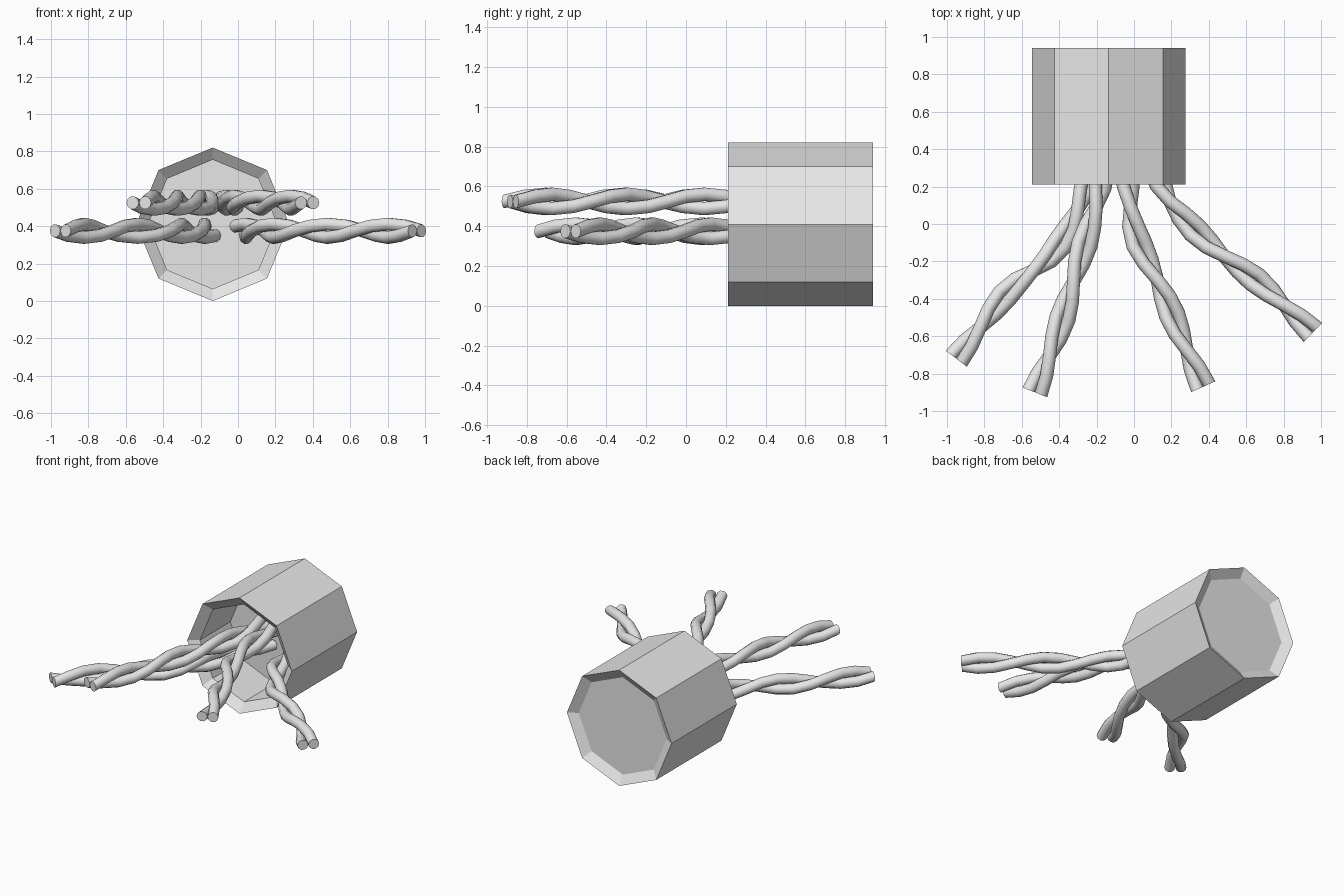
import bpy, bmesh, math
from mathutils import Vector

if "Cube" in bpy.data.objects:
    bpy.data.objects.remove(bpy.data.objects["Cube"])

grey = bpy.data.materials.new("plain grey")
grey.diffuse_color = (0.8, 0.8, 0.8, 1)
grey.use_nodes = True
grey.node_tree.nodes["Principled BSDF"].inputs["Base Color"].default_value = grey.diffuse_color


def finish(name, bm, smooth):
    bmesh.ops.recalc_face_normals(bm, faces=bm.faces)
    mesh = bpy.data.meshes.new(name)
    bm.to_mesh(mesh)
    bm.free()
    mesh.materials.append(grey)
    obj = bpy.data.objects.new(name, mesh)
    bpy.context.collection.objects.link(obj)
    if smooth:
        bpy.context.view_layer.objects.active = obj
        obj.select_set(True)
        bpy.ops.object.shade_smooth_by_angle(angle=math.radians(50))
        obj.select_set(False)
    return obj


def loft(bm, rings):
    """Bridge a list of equal rings and cap both ends."""
    rows = [[bm.verts.new(p) for p in ring] for ring in rings]
    n = len(rows[0])
    for a, b in zip(rows, rows[1:]):
        for i in range(n):
            j = (i + 1) % n
            bm.faces.new((a[i], a[j], b[j], b[i]))
    bm.faces.new(rows[0])
    bm.faces.new(rows[-1])


# Octagonal housing: deep front opening, shallow bevelled recess at the back
def octagon(radius, y):
    return [Vector((-0.135 + radius * math.sin(i * math.pi / 4), y,
                    0.41 + radius * math.cos(i * math.pi / 4))) for i in range(8)]


housing = bmesh.new()
profile = [(0.345, 0.60), (0.345, 0.26), (0.41, 0.21), (0.41, 0.94), (0.345, 0.90)]
loft(housing, [octagon(r, y) for r, y in profile])
finish("housing", housing, False)


# Twisted wire pairs
def spline(points, step):
    """Evenly spaced points on a smooth path through the given points."""
    p = [Vector(q) for q in points]
    p = [2 * p[0] - p[1]] + p + [2 * p[-1] - p[-2]]
    dense = []
    for a, b, c, d in zip(p, p[1:], p[2:], p[3:]):
        for k in range(40):
            t = k / 40
            dense.append(0.5 * (2 * b + (c - a) * t + (2 * a - 5 * b + 4 * c - d) * t * t
                                + (3 * b - a - 3 * c + d) * t ** 3))
    dense.append(p[-2])
    out, run = [dense[0]], 0.0
    for a, b in zip(dense, dense[1:]):
        run += (b - a).length
        if run >= step:
            out.append(b)
            run -= step
    return out


def tangents(path):
    last = len(path) - 1
    return [(path[min(i + 1, last)] - path[max(i - 1, 0)]).normalized()
            for i in range(len(path))]


STEP, HALF_TURN, TUBE, TWIST = 0.104, 0.416, 0.035, 0.036
UP = Vector((0, 0, 1))


def wire_pair(name, z, points):
    path = spline([(x, y, z) for x, y in points], STEP)
    for number in (0, 1):
        centre = []
        for i, (p, t) in enumerate(zip(path, tangents(path))):
            side = UP.cross(t).normalized()
            a = math.pi * (i * STEP / HALF_TURN + number)
            centre.append(p + TWIST * (side * math.cos(a) - UP * math.sin(a)))
        rings = []
        for p, t, axis in zip(centre, tangents(centre), tangents(path)):
            t = axis if p in (centre[0], centre[-1]) else t
            side = UP.cross(t).normalized()
            top = t.cross(side)
            rings.append([p + TUBE * (side * math.cos(k * math.pi / 5)
                                      + top * math.sin(k * math.pi / 5)) for k in range(10)])
        bm = bmesh.new()
        loft(bm, rings)
        finish(f"{name}_wire_{number + 1}", bm, True)


wire_pair("outer_left", 0.375, [(-0.95, -0.72), (-0.85, -0.59), (-0.66, -0.35),
                                (-0.42, -0.14), (-0.27, 0.16), (-0.14, 0.62)])
wire_pair("inner_left", 0.525, [(-0.53, -0.90), (-0.42, -0.62), (-0.33, -0.33),
                                (-0.25, -0.06), (-0.18, 0.20), (-0.16, 0.62)])
wire_pair("inner_right", 0.525, [(0.37, -0.87), (0.25, -0.60), (0.14, -0.33),
                                 (0.01, -0.06), (-0.03, 0.20), (-0.07, 0.62)])
wire_pair("outer_right", 0.375, [(0.957, -0.58), (0.70, -0.34), (0.43, -0.13),
                                 (0.25, 0.05), (0.14, 0.22), (0.01, 0.62)])
